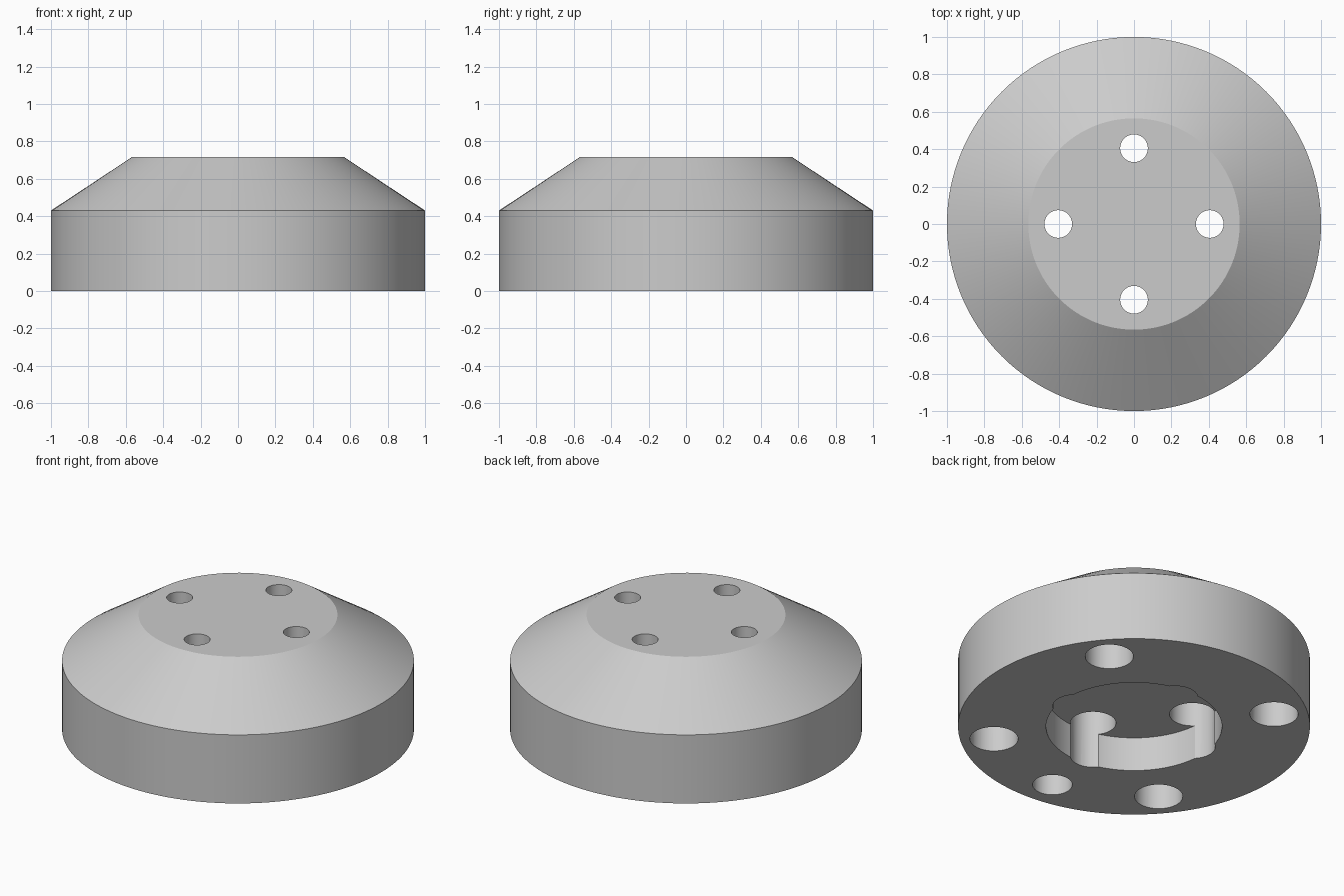
import bpy, bmesh
from math import radians, cos, sin, tau

cube = bpy.data.objects.get("Cube")
if cube:
    bpy.data.objects.remove(cube, do_unlink=True)

HEIGHT = 0.717       # overall height
RIM = 0.43           # height of the straight rim
POCKET = 0.214       # depth of the central recess
TURN = -5            # twist of the underside holes, in degrees

steel = bpy.data.materials.new("grey_steel")
steel.use_nodes = True
colour = (0.6, 0.6, 0.6, 1)
steel.diffuse_color = colour
steel.node_tree.nodes["Principled BSDF"].inputs["Base Color"].default_value = colour


def lathe(name, profile, steps=128):
    """Turn a closed (radius, height) profile around z; radius 0 is a pole."""
    bm = bmesh.new()
    rings = []
    for r, z in profile:
        if r == 0:
            rings.append([bm.verts.new((0, 0, z))])
        else:
            rings.append([bm.verts.new((r * cos(tau * i / steps), r * sin(tau * i / steps), z))
                          for i in range(steps)])
    for low, high in zip(rings, rings[1:]):
        if len(low) == 1:
            bm.faces.new(high[::-1])
        elif len(high) == 1:
            bm.faces.new(low)
        else:
            for i in range(steps):
                j = (i + 1) % steps
                bm.faces.new((low[i], low[j], high[j], high[i]))
    bmesh.ops.recalc_face_normals(bm, faces=bm.faces)
    mesh = bpy.data.meshes.new(name)
    bm.to_mesh(mesh)
    bm.free()
    mesh.materials.append(steel)
    obj = bpy.data.objects.new(name, mesh)
    bpy.context.collection.objects.link(obj)
    return obj


def drill(body, radius, distance, angle, bottom, top):
    """Cut a round vertical hole at a polar position."""
    cutter = lathe("drill_cutter", [(0, bottom), (radius, bottom), (radius, top), (0, top)], 48)
    a = radians(angle)
    cutter.location = (distance * cos(a), distance * sin(a), 0)
    cutter.hide_render = True
    bpy.context.view_layer.update()
    mod = body.modifiers.new("hole", "BOOLEAN")
    mod.operation = "DIFFERENCE"
    mod.solver = "EXACT"
    mod.object = cutter
    bpy.ops.object.modifier_apply(modifier=mod.name)
    bpy.data.objects.remove(cutter, do_unlink=True)


# Turned body: straight rim, conical shoulder, flat top, recess underneath
body = lathe("tapered_flange", [(0, POCKET), (0.5, POCKET), (0.5, 0), (1, 0),
                                (1, RIM), (0.565, HEIGHT), (0, HEIGHT)])
bpy.context.view_layer.objects.active = body
body.select_set(True)

for quarter in range(0, 360, 90):
    # Counterbore rising from the recess, and the through hole above it
    drill(body, 0.13, 0.405, quarter + TURN, -0.1, 0.5)
    drill(body, 0.074, 0.405, quarter, 0.4, 1)
    # Blind mounting hole in the outer ring
    drill(body, 0.137, 0.808, quarter + 45 + TURN, -0.1, 0.29)

# Smaller locating hole between two mounting holes
drill(body, 0.113, 0.808, 270 + TURN, -0.1, 0.29)

bpy.ops.object.shade_smooth_by_angle(angle=radians(25))
